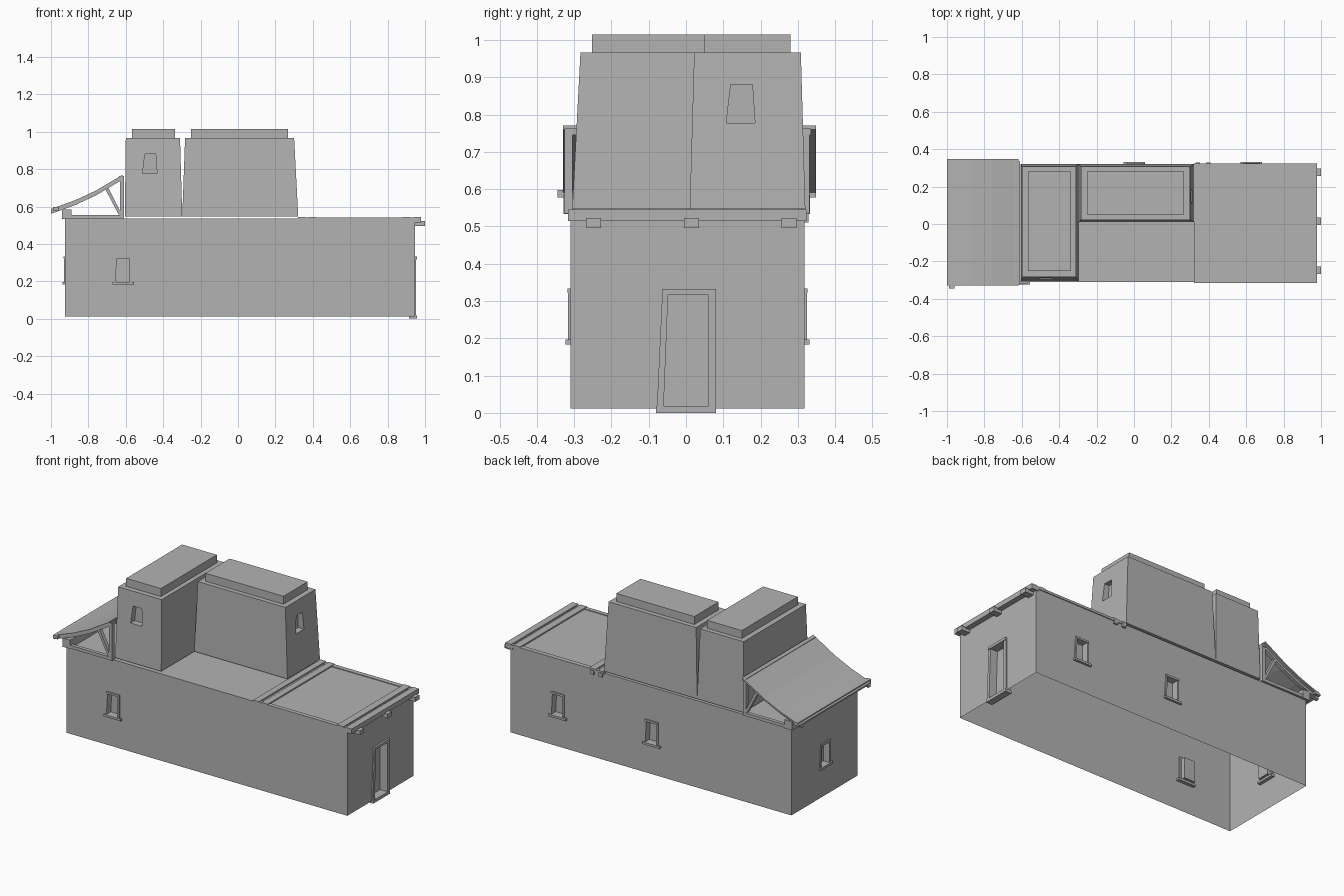
import bpy, bmesh
from math import radians
from mathutils import Matrix

cube = bpy.data.objects.get("Cube")
if cube:
    bpy.data.objects.remove(cube)

clay = bpy.data.materials.new("grey_clay")
clay.use_nodes = True
GREY = (0.45, 0.45, 0.45, 1)
clay.diffuse_color = GREY
clay.node_tree.nodes["Principled BSDF"].inputs["Base Color"].default_value = GREY


def finish(name, bm, matrix=None):
    bmesh.ops.recalc_face_normals(bm, faces=bm.faces)
    mesh = bpy.data.meshes.new(name)
    if matrix:
        bm.transform(matrix)
    bm.to_mesh(mesh)
    bm.free()
    mesh.materials.append(clay)
    obj = bpy.data.objects.new(name, mesh)
    bpy.context.collection.objects.link(obj)
    return obj


def loft(name, lower, upper, matrix=None):
    """Solid between two matching rings of points."""
    bm = bmesh.new()
    a = [bm.verts.new(p) for p in lower]
    b = [bm.verts.new(p) for p in upper]
    bm.faces.new(a)
    bm.faces.new(b)
    for i in range(len(a)):
        j = (i + 1) % len(a)
        bm.faces.new((a[i], a[j], b[j], b[i]))
    return finish(name, bm, matrix)


def prism(name, profile, y0, y1, matrix=None):
    """Extrude an x-z profile along y."""
    return loft(name, [(x, y0, z) for x, z in profile],
                [(x, y1, z) for x, z in profile], matrix)


def box(name, x0, x1, y0, y1, z0, z1, matrix=None):
    return prism(name, [(x0, z0), (x1, z0), (x1, z1), (x0, z1)], y0, y1, matrix)


def cut(target, cutter):
    mod = target.modifiers.new("opening", 'BOOLEAN')
    mod.object = cutter
    mod.solver = 'EXACT'
    bpy.context.view_layer.objects.active = target
    bpy.ops.object.modifier_apply(modifier=mod.name)
    bpy.data.objects.remove(cutter)


def on_wall(x, y, angle):
    """Local x runs along the wall, local -y points outward."""
    return Matrix.Translation((x, y, 0)) @ Matrix.Rotation(radians(angle), 4, 'Z')


# Main building
body = box("main_walls", -0.925, 0.945, -0.31, 0.318, 0.012, 0.535)

# Body windows: recess plus thin timber frame
windows = {"front": on_wall(-0.615, -0.31, 0), "back_centre": on_wall(0.005, 0.318, 180),
           "back_end": on_wall(0.63, 0.318, 180), "end": on_wall(-0.925, 0, -90)}
for name, m in windows.items():
    cut(body, prism("cutter", [(-.04, .197), (.035, .197), (.035, .322), (-.033, .322)], -.05, .035, m))
    prism(name + "_window_left_jamb", [(-.051, .195), (-.04, .195), (-.033, .322), (-.043, .322)], -.006, .01, m)
    box(name + "_window_right_jamb", .035, .045, -.006, .01, .195, .322, m)
    box(name + "_window_lintel", -.043, .045, -.008, .01, .322, .334, m)
    box(name + "_window_sill", -.055, .06, -.013, .02, .184, .197, m)

# Doorway in the end wall
m = on_wall(0.945, 0, 90)
cut(body, prism("cutter", [(-.06, .018), (.06, .018), (.06, .316), (-.048, .316)], -.05, .04, m))
prism("door_left_jamb", [(-.078, .015), (-.06, .015), (-.048, .316), (-.064, .316)], -.008, .01, m)
box("door_right_jamb", .06, .08, -.008, .01, .015, .316, m)
box("door_lintel", -.064, .08, -.012, .01, .316, .332, m)
box("door_step", -.08, .08, -.012, .03, 0, .018, m)

# The building is open underneath
bm = bmesh.new()
bm.from_mesh(body.data)
floor = [f for f in bm.faces if all(v.co.z < 0.013 for v in f.verts)]
bmesh.ops.delete(bm, geom=floor, context='FACES')
bm.to_mesh(body.data)
bm.free()


# Tapered towers with a cap slab each
def tower(name, base, top, cap):
    def ring(r, z):
        x0, x1, y0, y1 = r
        return [(x0, y0, z), (x1, y0, z), (x1, y1, z), (x0, y1, z)]
    box(name + "_cap", *cap, 0.965, 1.015)
    return loft(name, ring(base, 0.547), ring(top, 0.967))


slot = [(-.04, .777), (.037, .777), (.03, .88), (-.028, .88)]
side_tower = tower("side_tower", (-.605, -.298, -.305, .32), (-.6, -.31, -.283, .308),
                   (-.568, -.337, -.252, .28))
cut(side_tower, prism("cutter", slot, -.05, .035, on_wall(-.47, -.29, 0)))
long_tower = tower("long_tower", (-.298, .322, .01, .32), (-.283, .3, .022, .308),
                   (-.252, .268, .05, .28))
cut(long_tower, prism("cutter", slot, -.05, .035, on_wall(.307, .148, 90)))

# Terrace deck with cross planks and projecting beam ends
box("terrace_deck", .32, .975, -.312, .323, .527, .537)
for i, (x0, x1) in enumerate([(.322, .36), (.378, .418), (.88, .923), (.938, .978)]):
    box(f"terrace_plank_{i + 1}", x0, x1, -.316, .323, .53, .545)
box("terrace_end_beam", .93, .978, -.316, .323, .515, .535)
for side, y0, y1 in [("front", -.316, -.29), ("back", .295, .323)]:
    box(side + "_terrace_edge", .32, .975, y0, y1, .53, .541)
for i, y in enumerate((-.248, .015, .276)):
    box(f"beam_end_{i + 1}", .9, 1.0, y - .02, y + .02, .496, .522)
for i, x in enumerate((.341, .398)):
    box(f"back_beam_end_{i + 1}", x - .012, x + .012, .3, .328, .51, .535)

# Sagging awning over the far end
curve = [(-1.0, .587), (-.87, .634), (-.76, .685), (-.617, .77)]
prism("awning", curve + [(x, z - .01) for x, z in reversed(curve)], -.33, .348)
box("awning_front_pole", -.99, -.96, -.345, .348, .578, .597)
box("awning_edge_beam", -.94, -.89, -.328, .333, .533, .585)
box("awning_wall_beam", -.635, -.61, -.325, .335, .745, .762)
for side, y in [("front", -.315), ("back", .32)]:
    y0, y1 = y - .011, y + .011
    box(side + "_awning_post", -.632, -.61, y0, y1, .535, .76)
    box(side + "_awning_sill", -.9, -.61, y0, y1, .535, .554)
    prism(side + "_awning_brace", [(-.708, .69), (-.638, .557), (-.622, .557), (-.692, .698)], y0, y1)
    prism(side + "_awning_rafter",
          [(x, z - .009) for x, z in curve] + [(x, z - .026) for x, z in reversed(curve)], y0, y1)
